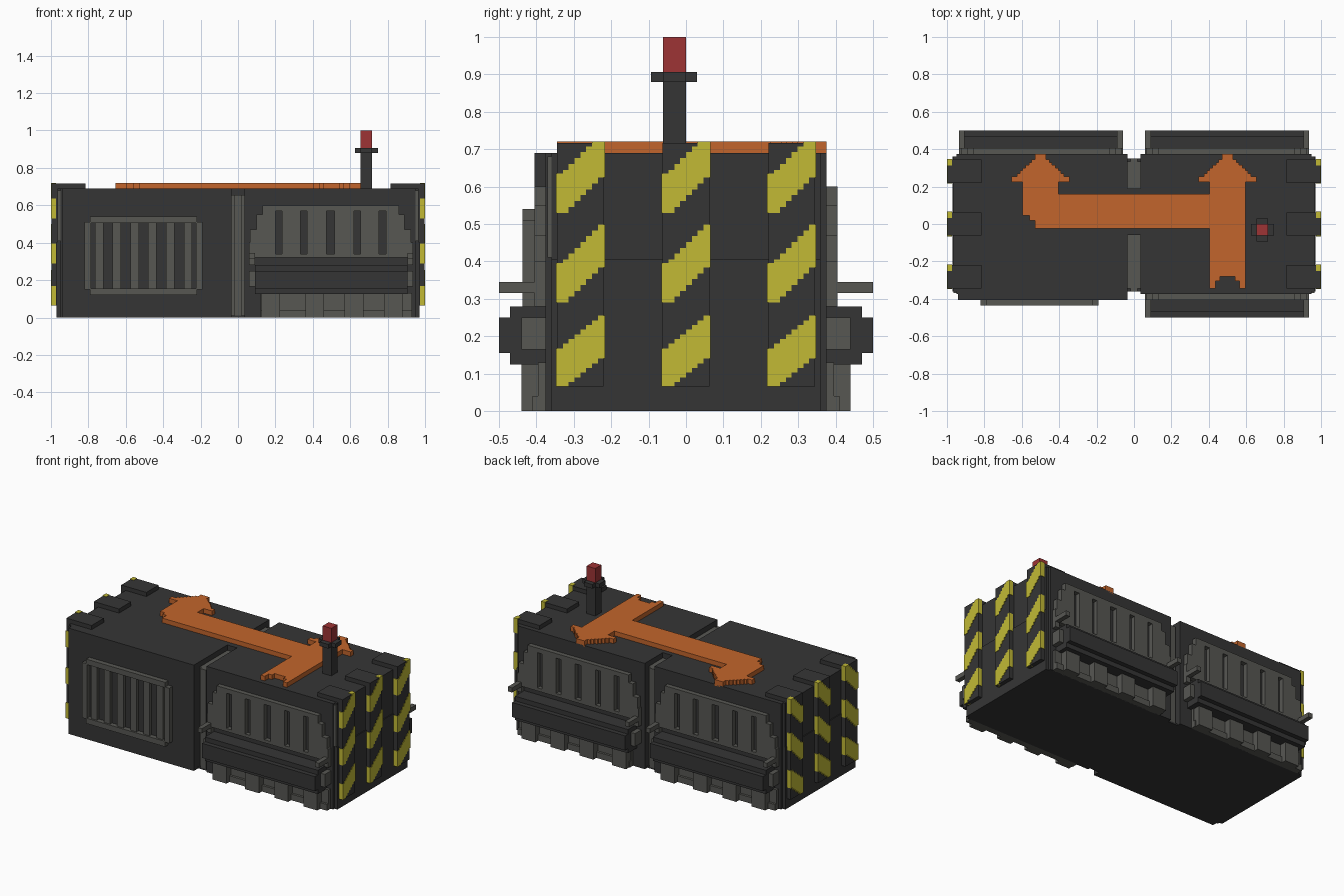
import bpy, bmesh
from mathutils import Matrix, Vector

if "Cube" in bpy.data.objects:
    bpy.data.objects.remove(bpy.data.objects["Cube"])

S = 1 / 64  # block step used for stair-stepped details


def material(name, rgb):
    m = bpy.data.materials.new(name)
    m.use_nodes = True
    m.diffuse_color = (*rgb, 1)
    m.node_tree.nodes["Principled BSDF"].inputs["Base Color"].default_value = (*rgb, 1)
    return m


DARK = material("charcoal", (0.036, 0.036, 0.036))
GREY = material("steel_grey", (0.095, 0.095, 0.086))
ORANGE = material("orange", (0.54, 0.13, 0.025))
YELLOW = material("hazard_yellow", (0.54, 0.49, 0.036))
RED = material("lamp_red", (0.34, 0.033, 0.035))


def blocks(name, mat, boxes, flip_x=False, flip_y=False):
    """One object from boxes given as (x0, x1, y0, y1, z0, z1)."""
    bm = bmesh.new()
    for x0, x1, y0, y1, z0, z1 in boxes:
        if flip_x:
            x0, x1 = -x1, -x0
        if flip_y:
            y0, y1 = -y1, -y0
        centre = Vector((x0 + x1, y0 + y1, z0 + z1)) / 2
        size = Matrix.Diagonal((x1 - x0, y1 - y0, z1 - z0, 1))
        bmesh.ops.create_cube(bm, size=1, matrix=Matrix.Translation(centre) @ size)
    me = bpy.data.meshes.new(name)
    bm.to_mesh(me)
    bm.free()
    me.materials.append(mat)
    ob = bpy.data.objects.new(name, me)
    bpy.context.collection.objects.link(ob)
    return ob


# Main body halves with notched corners
for side, flip in (("left", False), ("right", True)):
    blocks(side + "_body", DARK, [
        (0.035, 0.97, -0.36, 0.36, 0, 0.405),
        (0.035, 0.965, -0.36, 0.36, 0.405, 0.69),
        (0.035, 0.95, -0.375, 0.375, 0, 0.69)], flip)
    # Grey strip in the front corner notch
    blocks(side + "_corner_strip", GREY, [(0.95, 0.966, -0.37, -0.36, 0.41, 0.68)], flip)
blocks("right_front_plate", DARK, [(-0.94, -0.035, -0.405, -0.375, 0, 0.69)])

# Joint between the halves
blocks("joint_core", DARK, [(-0.035, 0.035, -0.06, 0.19, 0, 0.69),
                            (-0.035, 0.035, -0.36, 0.35, 0, 0.01)])
blocks("joint_pipe", GREY, [(-0.035, 0.035, -0.345, 0.335, 0.01, 0.655),
                            (-0.02, 0.02, -0.36, 0.35, 0.01, 0.655)])

# Ventilation grate on the front right
gx0, gx1, gz0, gz1 = -0.82, -0.19, 0.12, 0.54
grate = [(gx0 + 0.03, gx1 - 0.03, -0.437, -0.405, gz0, gz0 + 0.035),
         (gx0 + 0.03, gx1 - 0.03, -0.437, -0.405, gz1 - 0.035, gz1),
         (gx0, gx0 + 0.035, -0.437, -0.405, gz0 + 0.03, gz1 - 0.03),
         (gx1 - 0.035, gx1, -0.437, -0.405, gz0 + 0.03, gz1 - 0.03)]
for i in range(6):
    x = gx0 + 0.055 + 0.095 * i
    grate.append((x, x + 0.045, -0.425, -0.405, gz0 + 0.03, gz1 - 0.03))
blocks("vent_grate", GREY, grate)


def side_unit(name, flip_x, flip_y):
    """Grille, bumper bar, arms and feet on one long side."""
    # Grille with stepped upper corners and slits
    grille = []
    for x, w, top in ((0.065, 0.035, 0.47), (0.10, 0.03, 0.55)):
        for a in (x, 0.99 - x - w):
            grille.append((a, a + w, -0.405, -0.37, 0.32, top))
    slits = [(0.2, 0.235), (0.335, 0.37), (0.473, 0.517), (0.62, 0.655), (0.755, 0.79)]
    x = 0.13
    for a, b in slits + [(0.86, None)]:
        grille.append((x, a, -0.405, -0.37, 0.32, 0.6))
        if b:
            grille += [(a, b, -0.405, -0.37, 0.32, 0.34), (a, b, -0.405, -0.37, 0.57, 0.6)]
        x = b
    blocks(name + "_grille", GREY, grille, flip_x, flip_y)
    # Stepped bumper bar
    blocks(name + "_bumper_bar", DARK, [
        (0.09, 0.905, -0.47, -0.37, 0.125, 0.28),
        (0.09, 0.905, -0.5, -0.47, 0.155, 0.25)], flip_x, flip_y)
    # End arms and brackets
    fittings = []
    for a, b in ((0.06, 0.09), (0.905, 0.935)):
        fittings += [(a, b, -0.5, -0.37, 0.315, 0.345),
                     (a, b, -0.405, -0.37, 0.28, 0.4),
                     (a, b, -0.44, -0.37, 0.165, 0.25)]
    blocks(name + "_arms", GREY, fittings, flip_x, flip_y)
    # Feet under the bar
    feet = [(0.12, 0.93, -0.395, -0.37, 0.0, 0.13), (0.12, 0.93, -0.41, -0.37, 0.0, 0.04)]
    for a in (0.125, 0.36, 0.57, 0.78):
        feet.append((a, a + 0.1, -0.44, -0.37, 0, 0.126))
    blocks(name + "_feet", GREY, feet, flip_x, flip_y)


side_unit("front_left", False, False)
side_unit("back_left", False, True)
side_unit("back_right", True, True)

# End bumpers wrapped over the roof edge, with stair-stepped hazard stripes
for side, flip in (("left", False), ("right", True)):
    bumpers, stripes = [], []
    for y in (-0.345, -0.0625, 0.22):
        bumpers += [(0.96, 0.997, y, y + 0.125, 0.065, 0.717),
                    (0.845, 0.97, y, y + 0.125, 0.68, 0.717),
                    (0.815, 0.85, y, y + 0.125, 0.68, 0.717)]
        for z in (0.065, 0.29, 0.53):
            rise = S * (0.8 if z < 0.2 else 1)
            for i in range(8):
                y0 = y + i * S - (0.003 if i == 0 else 0)
                y1 = y + (i + 1) * S + (0.003 if i == 7 else 0)
                lo = z + max(0, i - 1) * rise
                hi = min(z + 0.09 + (i + 1) * rise, lo + 0.115, z + 0.19 if z > 0.5 else z + 0.215)
                stripes.append((0.972, 1.0, y0, y1, lo, hi))
    blocks(side + "_end_bumpers", DARK, bumpers, flip)
    blocks(side + "_hazard_stripes", YELLOW, stripes, flip)

# Roof arrows: cross bar, two shafts and stepped heads
arrow = [(-0.53, 0.41, -0.025, 0.02, 0.68, 0.72),
         (-0.56, 0.41, 0.02, 0.045, 0.68, 0.72),
         (-0.595, 0.41, 0.045, 0.16, 0.68, 0.72),
         (-0.595, -0.405, 0.16, 0.23, 0.68, 0.72),
         (0.405, 0.595, -0.28, 0.23, 0.68, 0.72),
         (0.405, 0.435, -0.345, -0.28, 0.68, 0.72),
         (0.565, 0.595, -0.345, -0.28, 0.68, 0.72),
         (0.435, 0.46, -0.305, -0.28, 0.68, 0.72),
         (0.54, 0.565, -0.305, -0.28, 0.68, 0.72)]
for cx in (-0.5, 0.5):
    for i, half in enumerate((0.155, 0.155, 0.125, 0.11, 0.095, 0.08, 0.062, 0.047, 0.03, 0.03)):
        y = 0.225 + i * 0.015
        arrow.append((cx - half, cx + half, y, y + 0.015, 0.68, 0.72))
blocks("roof_arrows", ORANGE, arrow)

# Warning lamp on its post
blocks("lamp_post", DARK, [(0.655, 0.717, -0.062, 0, 0.68, 0.88)])
blocks("lamp_collar", DARK, [(0.625, 0.748, -0.062, 0, 0.88, 0.907),
                             (0.655, 0.717, -0.093, 0.03, 0.88, 0.907)])
blocks("lamp", RED, [(0.655, 0.717, -0.062, 0, 0.907, 1.0)])
